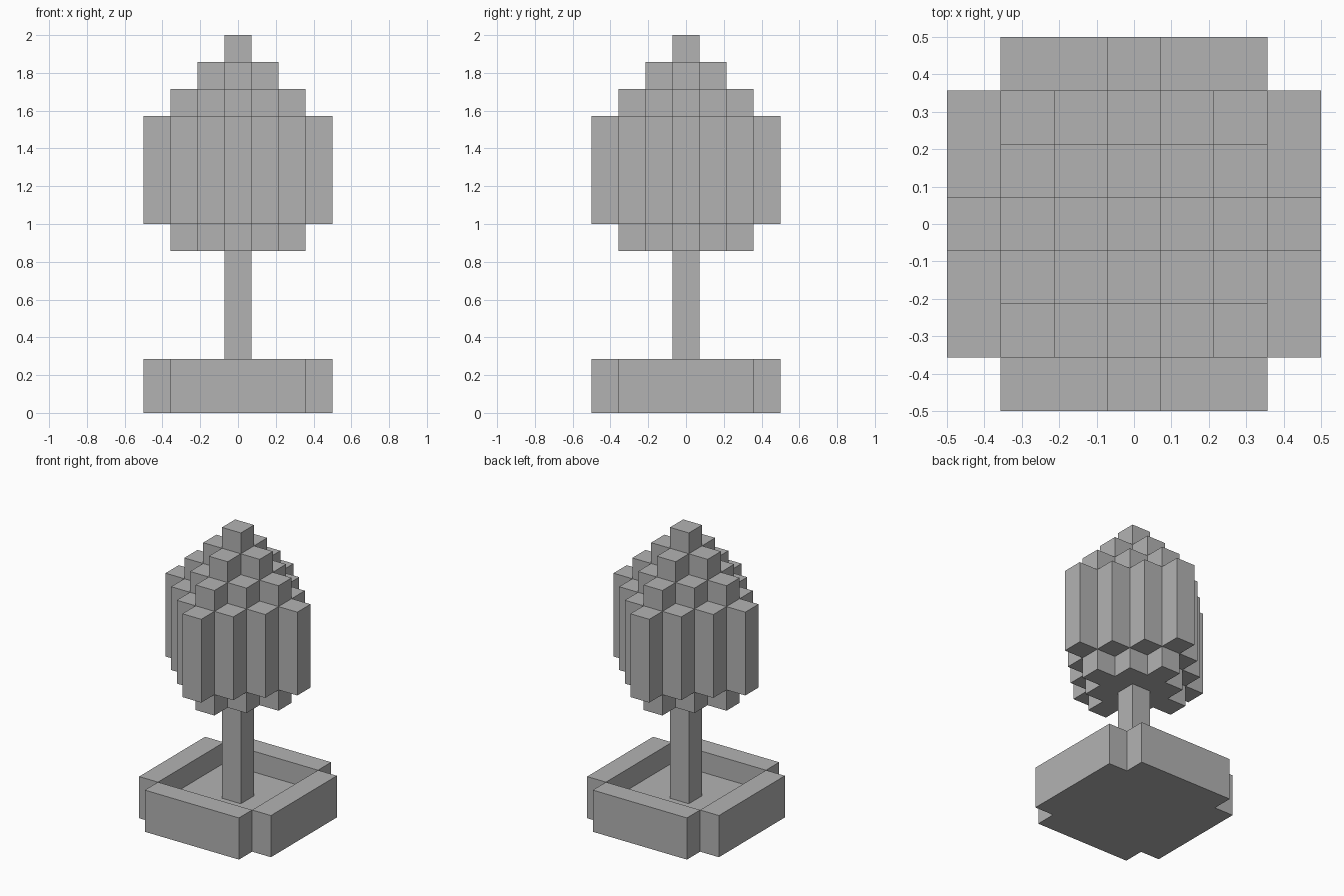
import bpy
import bmesh
import math
from mathutils import Vector

U = 1 / 7  # edge of one cube

if "Cube" in bpy.data.objects:
    bpy.data.objects.remove(bpy.data.objects["Cube"], do_unlink=True)

grey = bpy.data.materials.new("plain grey")
grey.use_nodes = True
colour = (0.45, 0.45, 0.45, 1)
grey.diffuse_color = colour
grey.node_tree.nodes["Principled BSDF"].inputs["Base Color"].default_value = colour


def block_object(name, cells):
    """Skin a set of unit cells with outer faces only, merged into flat panels."""
    bm = bmesh.new()
    for cell in cells:
        centre = Vector(cell) + Vector((0, 0, 0.5))
        for axis in range(3):
            for sign in (-1, 1):
                n = Vector((0, 0, 0))
                n[axis] = sign
                if tuple(int(c + d) for c, d in zip(cell, n)) in cells:
                    continue
                a = Vector((0, 0, 0))
                a[(axis + 1) % 3] = 0.5
                b = n.cross(a)
                mid = centre + n / 2
                corners = (mid - a - b, mid + a - b, mid + a + b, mid - a + b)
                bm.faces.new([bm.verts.new(c * U) for c in corners])
    bmesh.ops.remove_doubles(bm, verts=bm.verts, dist=U / 100)
    bmesh.ops.dissolve_limit(bm, angle_limit=math.radians(1),
                             verts=bm.verts, edges=bm.edges)
    mesh = bpy.data.meshes.new(name)
    bm.to_mesh(mesh)
    bm.free()
    mesh.materials.append(grey)
    obj = bpy.data.objects.new(name, mesh)
    bpy.context.collection.objects.link(obj)
    return obj


def grid(reach):
    span = range(-reach, reach + 1)
    return [(x, y) for x in span for y in span]


# Planter: square tray with notched corners, a floor and a raised rim
planter = set()
for x, y in grid(3):
    if abs(x) == 3 and abs(y) == 3:
        continue
    planter.add((x, y, 0))
    if max(abs(x), abs(y)) == 3:
        planter.add((x, y, 1))
block_object("planter", planter)

# Trunk: a single post from the planter floor to the leaves
block_object("trunk", {(0, 0, z) for z in range(1, 6)})

# Leaves: diamond layers, narrow below, full in the middle, stepping to a tip
layers = [2, 3, 3, 3, 3, 2, 1, 0]
leaves = {(x, y, 6 + i) for i, r in enumerate(layers)
          for x, y in grid(r) if abs(x) + abs(y) <= r}
block_object("leaves", leaves)
